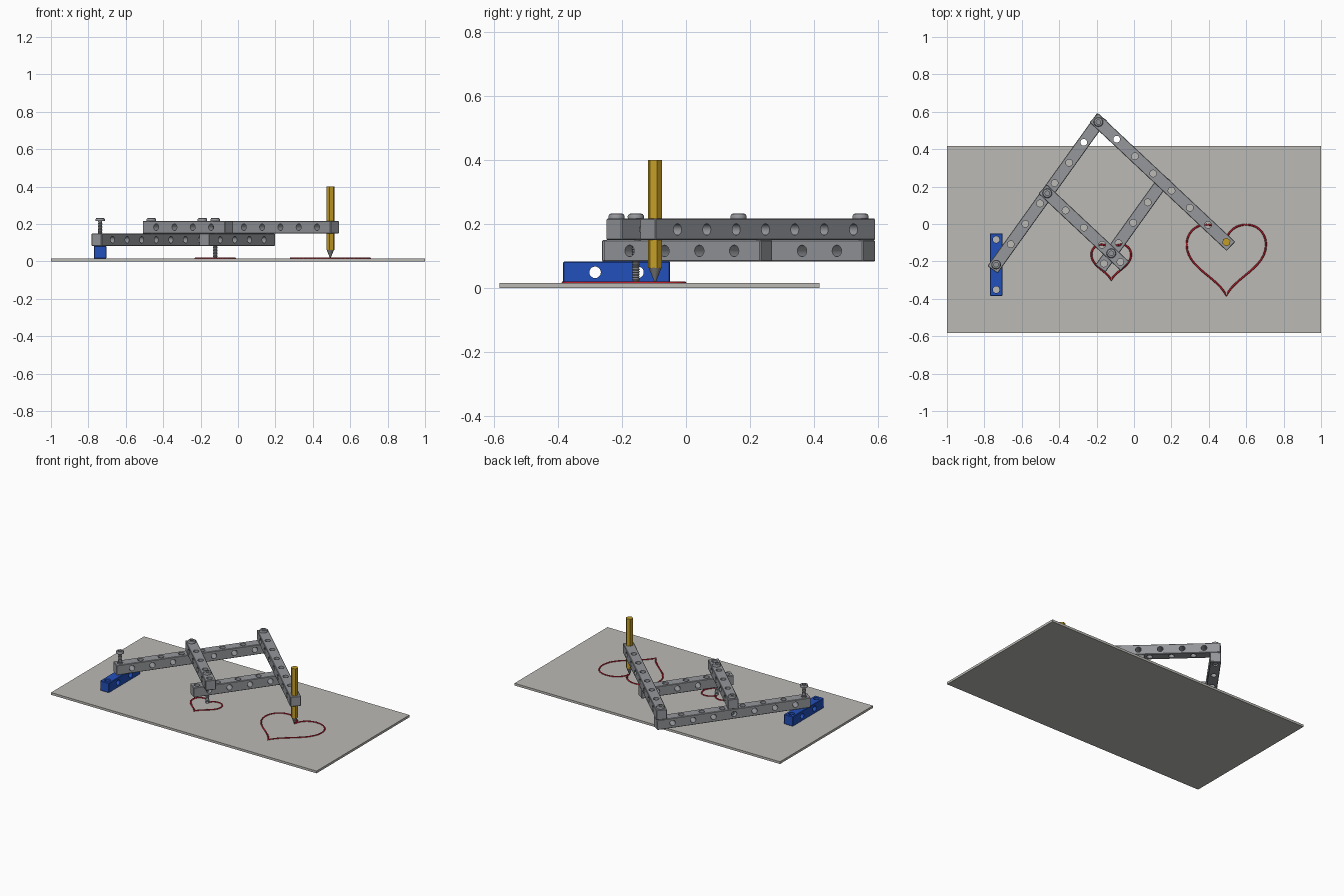
import bpy, bmesh, math
from mathutils import Matrix, Vector

if "Cube" in bpy.data.objects:
    bpy.data.objects.remove(bpy.data.objects["Cube"])

S = 0.067            # beam thickness
PITCH = 2 * S        # hole spacing
BOARD_TOP = 0.0155


def material(name, rgb):
    m = bpy.data.materials.new(name)
    m.diffuse_color = (*rgb, 1)
    m.use_nodes = True
    m.node_tree.nodes["Principled BSDF"].inputs["Base Color"].default_value = m.diffuse_color
    return m


GREY = material("beam grey", (0.30, 0.31, 0.33))
BOARD = material("board warm grey", (0.50, 0.49, 0.46))
BLUE = material("bracket blue", (0.016, 0.08, 0.50))
GOLD = material("pencil gold", (0.55, 0.34, 0.02))
LEAD = material("pencil tip grey", (0.22, 0.22, 0.22))
RED = material("line red", (0.50, 0.013, 0.025))


def make(name, bm, mat, smooth=True):
    bmesh.ops.recalc_face_normals(bm, faces=bm.faces)
    me = bpy.data.meshes.new(name)
    bm.to_mesh(me)
    bm.free()
    ob = bpy.data.objects.new(name, me)
    bpy.context.collection.objects.link(ob)
    me.materials.append(mat)
    bpy.ops.object.select_all(action='DESELECT')
    ob.select_set(True)
    bpy.context.view_layer.objects.active = ob
    if smooth:
        bpy.ops.object.shade_smooth_by_angle(angle=math.radians(35))
    return ob


def box(size, centre):
    bm = bmesh.new()
    bmesh.ops.create_cube(bm, size=1, matrix=Matrix.Translation(centre) @ Matrix.Diagonal((*size, 1)))
    return bm


def beam(name, start, direction, layer, holes, mat=GREY):
    """Square beam whose first hole is at start; holes alternate up and sideways."""
    length = (holes - 1) * PITCH
    bm = box((length + S, S, S), (length / 2, 0, 0))
    bmesh.ops.bevel(bm, geom=bm.edges[:], offset=0.003, segments=1, affect='EDGES')
    ob = make(name, bm, mat, smooth=False)
    cut = bmesh.new()
    for i in range(2 * holes - 1):
        turn = Matrix.Rotation(math.pi / 2 if i % 2 else 0, 4, 'X')
        bmesh.ops.create_cone(cut, cap_ends=True, segments=20, radius1=0.018, radius2=0.018,
                              depth=0.1, matrix=Matrix.Translation((i * S, 0, 0)) @ turn)
    cutter = make(name + "_cutter", cut, mat, smooth=False)
    cutter.hide_render = True
    mod = ob.modifiers.new("holes", 'BOOLEAN')
    mod.object = cutter
    mod.operation = 'DIFFERENCE'
    mod.solver = 'EXACT'
    bpy.ops.object.select_all(action='DESELECT')
    ob.select_set(True)
    bpy.context.view_layer.objects.active = ob
    bpy.ops.object.modifier_apply(modifier=mod.name)
    bpy.data.objects.remove(cutter)
    bpy.ops.object.shade_smooth_by_angle(angle=math.radians(35))
    ob.location = (start.x, start.y, BOARD_TOP + (layer + 0.5) * S)
    ob.rotation_euler.z = math.atan2(direction.y, direction.x)


def lathe(name, profile, at, mat, sides=24):
    bm = bmesh.new()
    vs = [bm.verts.new((r, 0, z)) for r, z in profile]
    es = [bm.edges.new(p) for p in zip(vs, vs[1:])]
    bmesh.ops.spin(bm, geom=vs + es, cent=(0, 0, 0), axis=(0, 0, 1),
                   angle=2 * math.pi, steps=sides)
    bmesh.ops.remove_doubles(bm, verts=bm.verts, dist=1e-5)
    ob = make(name, bm, mat)
    ob.location = (at.x, at.y, 0)
    return ob


def screw(name, at, bottom):
    """Threaded shaft under a round socket head."""
    top = BOARD_TOP + 3 * S
    prof = [(0, bottom), (0.009, bottom)]
    z = bottom + 0.002
    while z < top - 0.006:
        prof += [(0.0125, z), (0.0095, z + 0.004)]
        z += 0.008
    prof += [(0.0115, top), (0.025, top), (0.0255, top + 0.008), (0.022, top + 0.014),
             (0.017, top + 0.016), (0.012, top + 0.016), (0.012, top + 0.006), (0, top + 0.006)]
    lathe(name, prof, at, GREY)


def heart(name, at, scale):
    """Closed heart outline drawn as a thin line, with its notch at the given point."""
    pts = [  # position, incoming handle, outgoing handle
        ((0, 0), (0, .05), (0, .05)),
        ((.107, .093), (.045, .093), (.17, .093)),
        ((.212, -.015), (.212, .045), (.212, -.14)),
        ((0, -.288), (.04, -.19), (-.04, -.19)),
        ((-.212, -.015), (-.212, -.14), (-.212, .045)),
        ((-.107, .093), (-.17, .093), (-.045, .093))]
    cu = bpy.data.curves.new(name, 'CURVE')
    cu.dimensions = '3D'
    sp = cu.splines.new('BEZIER')
    sp.bezier_points.add(len(pts) - 1)
    for b, (co, left, right) in zip(sp.bezier_points, pts):
        b.handle_left_type = b.handle_right_type = 'FREE'
        b.co, b.handle_left, b.handle_right = [(x * scale, y * scale, 0) for x, y in (co, left, right)]
    sp.use_cyclic_u = True
    sp.resolution_u = 12
    cu.bevel_depth = 0.005
    cu.bevel_resolution = 1
    cu.materials.append(RED)
    ob = bpy.data.objects.new(name, cu)
    bpy.context.collection.objects.link(ob)
    ob.location = (at.x, at.y, BOARD_TOP)
    bpy.ops.object.select_all(action='DESELECT')
    ob.select_set(True)
    bpy.context.view_layer.objects.active = ob
    bpy.ops.object.convert(target='MESH')


# Linkage pivots
anchor = Vector((-0.737, -0.217))
left_dir = Vector((0.583, 0.813)).normalized()
right_dir = Vector((0.729, -0.684)).normalized()
apex = anchor + left_dir * 7 * PITCH
elbow = anchor + left_dir * 3.5 * PITCH
stylus = elbow + right_dir * 3.5 * PITCH
pen = apex + right_dir * 7 * PITCH

# Drawing board
make("drawing_board", box((2, 1, BOARD_TOP), (0, -0.083, BOARD_TOP / 2)), BOARD, smooth=False)

# Fixed bracket and four arms
beam("anchor_bracket", anchor - Vector((0, PITCH)), Vector((0, 1)), 0, 3, BLUE)
beam("long_left_arm", anchor, left_dir, 1, 8)
beam("short_right_arm", stylus - left_dir * S, left_dir, 1, 5)
beam("long_right_arm", apex, right_dir, 2, 8)
beam("short_left_arm", elbow, right_dir, 2, 5)

# Pivot screws; the tracing one reaches the board
screw("anchor_screw", anchor, BOARD_TOP + 0.01)
screw("tracing_screw", stylus, BOARD_TOP + 0.001)
screw("elbow_screw", elbow, BOARD_TOP + S + 0.003)
screw("apex_screw", apex, BOARD_TOP + S + 0.003)

# Hexagonal pencil with sharpened tip
angle = math.atan2(right_dir.y, right_dir.x)
body = lathe("pencil_body", [(0, 0.4), (0.0228, 0.4), (0.0228, 0.062), (0, 0.062)], pen, GOLD, 6)
body.rotation_euler.z = angle
lathe("pencil_tip", [(0, 0.064), (0.0205, 0.064), (0.002, 0.018), (0, 0.017)], pen, LEAD)

# Traced heart and its enlarged copy
heart("small_heart_line", stylus, 0.5)
heart("large_heart_line", pen, 1.0)
